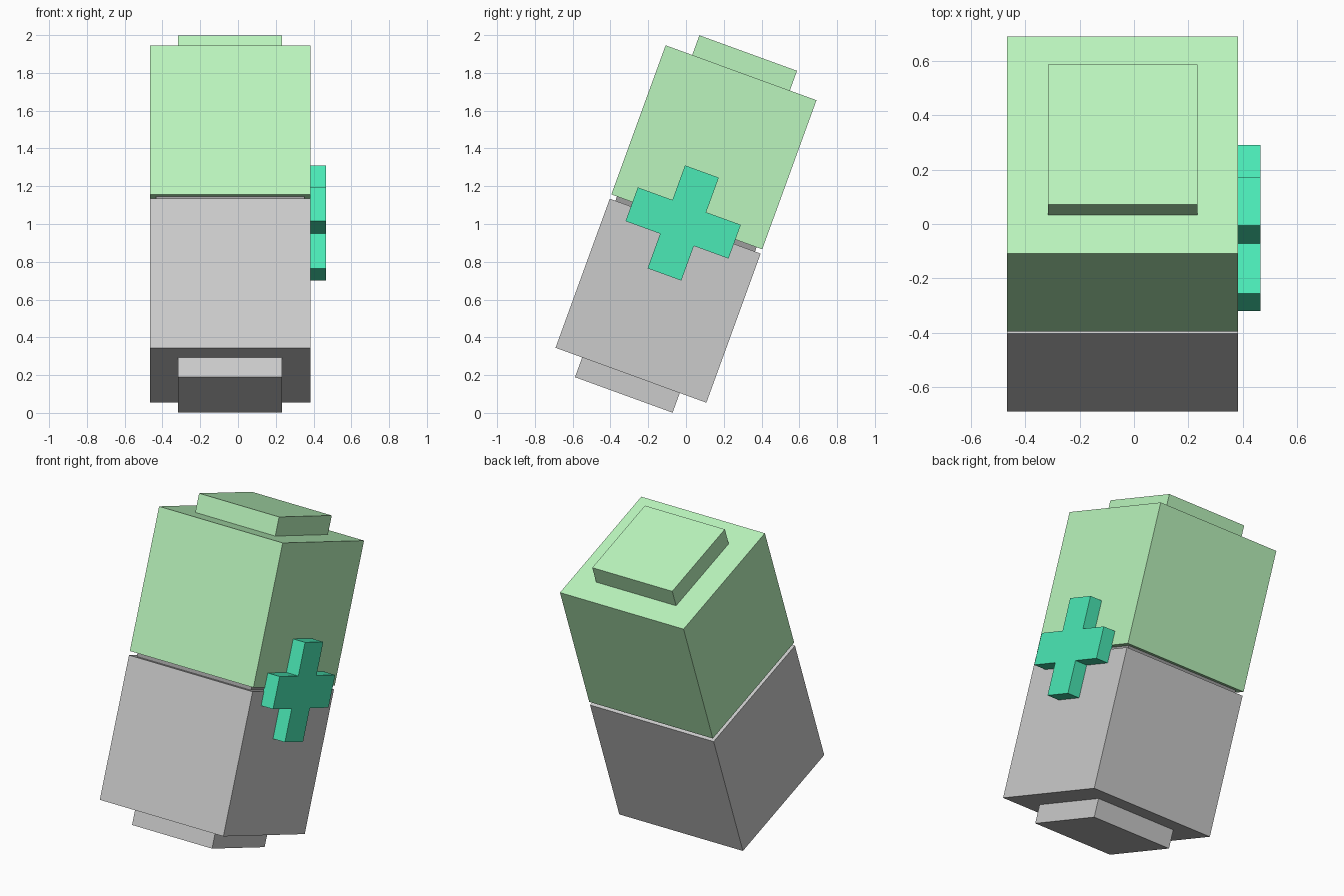
import bpy, bmesh
from math import radians
from mathutils import Matrix

if "Cube" in bpy.data.objects:
    bpy.data.objects.remove(bpy.data.objects["Cube"])

# whole container leans back by 20 degrees about its centre
LEAN = Matrix.Translation((-0.042, 0, 1)) @ Matrix.Rotation(radians(-20), 4, 'X')


def material(name, rgb):
    m = bpy.data.materials.new(name)
    m.diffuse_color = (*rgb, 1)
    m.use_nodes = True
    m.node_tree.nodes["Principled BSDF"].inputs["Base Color"].default_value = m.diffuse_color
    return m


def finish(name, bm, mat=None):
    bmesh.ops.recalc_face_normals(bm, faces=bm.faces)
    me = bpy.data.meshes.new(name)
    bm.to_mesh(me)
    bm.free()
    ob = bpy.data.objects.new(name, me)
    bpy.context.collection.objects.link(ob)
    ob.matrix_world = LEAN
    if mat:
        me.materials.append(mat)
    return ob


def block(name, half, z0, z1, mat=None):
    bm = bmesh.new()
    bmesh.ops.create_cube(bm, size=1, matrix=Matrix.Translation((0, 0, (z0 + z1) / 2))
                          @ Matrix.Diagonal((2 * half, 2 * half, z1 - z0, 1)))
    return finish(name, bm, mat)


green = material("light_green", (0.495, 0.915, 0.51))
emerald = material("emerald", (0.07, 0.82, 0.47))
dark = material("dark_grey", (0.34, 0.34, 0.34))

# two half shells with their end caps
for label, s, mat in (("upper", 1, green), ("lower", -1, None)):
    block(label + "_shell", 0.425, *sorted((s * 0.012, s * 0.852)), mat)
    block(label + "_end_cap", 0.275, *sorted((s * 0.84, s * 0.963)), mat)

# recessed core showing in the seam
block("seam_core", 0.393, -0.03, 0.03, dark)

# plus-shaped badge on the right side
a, b = 0.095, 0.29
quarter = [(a, b), (a, a), (b, a)]
outline = []
for i in range(4):
    for y, z in quarter:
        for _ in range(i):
            y, z = z, -y
        outline.append((y - 0.016, z))
bm = bmesh.new()
face = bm.faces.new([bm.verts.new((0.42, y, z)) for y, z in outline])
ext = bmesh.ops.extrude_face_region(bm, geom=[face])
bmesh.ops.translate(bm, vec=(0.087, 0, 0),
                    verts=[v for v in ext["geom"] if isinstance(v, bmesh.types.BMVert)])
finish("plus_badge", bm, emerald)
